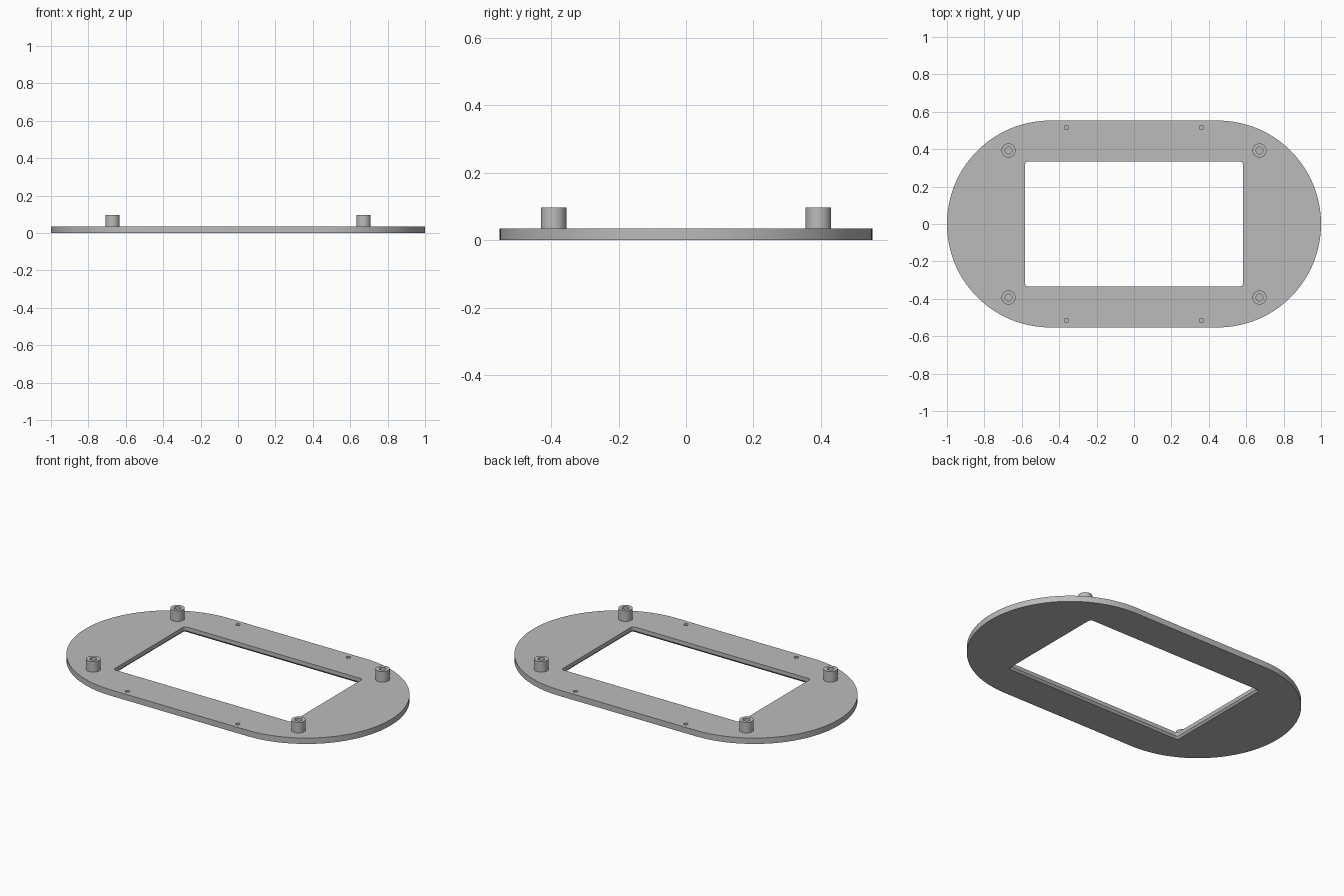
import bpy, bmesh
from math import cos, sin, pi, radians

HALF_X, HALF_Y, THICK = 1.0, 0.553, 0.035
BOSS_TOP, BOSS_R, BORE_R = 0.097, 0.038, 0.018
FLOOR = 0.012  # bottom of all blind holes

cube = bpy.data.objects.get("Cube")
if cube:
    bpy.data.objects.remove(cube, do_unlink=True)

grey = bpy.data.materials.new("plain_grey")
grey.use_nodes = True
colour = (0.5, 0.5, 0.5, 1)
grey.diffuse_color = colour
grey.node_tree.nodes["Principled BSDF"].inputs["Base Color"].default_value = colour


def rounded_rect(hx, hy, r, steps):
    """Outline of a rectangle with rounded corners."""
    points = []
    for i, (sx, sy) in enumerate([(1, 1), (-1, 1), (-1, -1), (1, -1)]):
        for k in range(steps + 1):
            a = (i + k / steps) * pi / 2
            p = (sx * (hx - r) + r * cos(a), sy * (hy - r) + r * sin(a))
            if not points or abs(p[0] - points[-1][0]) + abs(p[1] - points[-1][1]) > 1e-5:
                points.append(p)
    if abs(points[0][0] - points[-1][0]) + abs(points[0][1] - points[-1][1]) < 1e-5:
        points.pop()
    return points


def circle(r, n=40):
    return [(r * cos(2 * pi * i / n), r * sin(2 * pi * i / n)) for i in range(n)]


def loft(name, sections, closed_loop=False, at=(0, 0)):
    """Skin a list of (outline, height) sections; cap the ends or join them."""
    bm = bmesh.new()
    rings = [[bm.verts.new((x + at[0], y + at[1], z)) for x, y in outline]
             for outline, z in sections]
    pairs = list(zip(rings, rings[1:]))
    if closed_loop:
        pairs.append((rings[-1], rings[0]))
    else:
        bm.faces.new(rings[0])
        bm.faces.new(rings[-1])
    for a, b in pairs:
        for i in range(len(a)):
            j = (i + 1) % len(a)
            bm.faces.new((a[i], a[j], b[j], b[i]))
    bmesh.ops.recalc_face_normals(bm, faces=bm.faces)
    mesh = bpy.data.meshes.new(name)
    bm.to_mesh(mesh)
    bm.free()
    mesh.materials.append(grey)
    obj = bpy.data.objects.new(name, mesh)
    bpy.context.collection.objects.link(obj)
    return obj


def activate(obj):
    bpy.ops.object.select_all(action="DESELECT")
    obj.select_set(True)
    bpy.context.view_layer.objects.active = obj


def cut(target, cutter):
    cutter.hide_render = True
    mod = target.modifiers.new("cut", "BOOLEAN")
    mod.operation, mod.solver, mod.object = "DIFFERENCE", "EXACT", cutter
    activate(target)
    bpy.ops.object.modifier_apply(modifier=mod.name)
    bpy.data.objects.remove(cutter, do_unlink=True)


# Base plate with round ends
outline = rounded_rect(HALF_X, HALF_Y, HALF_Y, 32)
plate = loft("base_plate", [(outline, 0), (outline, THICK)])

# Window, slightly chamfered towards the underside
inner = rounded_rect(0.582, 0.333, 0.014, 6)
outer = rounded_rect(0.592, 0.343, 0.014, 6)
cut(plate, loft("window_cutter", [(outer, -0.01), (outer, 0), (inner, 0.012), (inner, 0.1)]))

parts = [plate]
for sx, x_name in ((1, "left"), (-1, "right")):
    for sy, y_name in ((-1, "front"), (1, "back")):
        # Blind pin hole near the long edge
        pin = circle(0.012, 24)
        cut(plate, loft("pin_cutter", [(pin, FLOOR), (pin, 0.1)], at=(sx * 0.361, sy * 0.516)))
        # Hollow screw boss and its bore in the plate
        spot = (sx * 0.671, sy * 0.393)
        bore, wall = circle(BORE_R), circle(BOSS_R)
        cut(plate, loft("bore_cutter", [(bore, FLOOR), (bore, 0.1)], at=spot))
        parts.append(loft(f"screw_boss_{y_name}_{x_name}",
                          [(wall, THICK), (wall, BOSS_TOP), (bore, BOSS_TOP), (bore, THICK)],
                          closed_loop=True, at=spot))

for part in parts:
    activate(part)
    bpy.ops.object.shade_smooth_by_angle(angle=radians(25))
